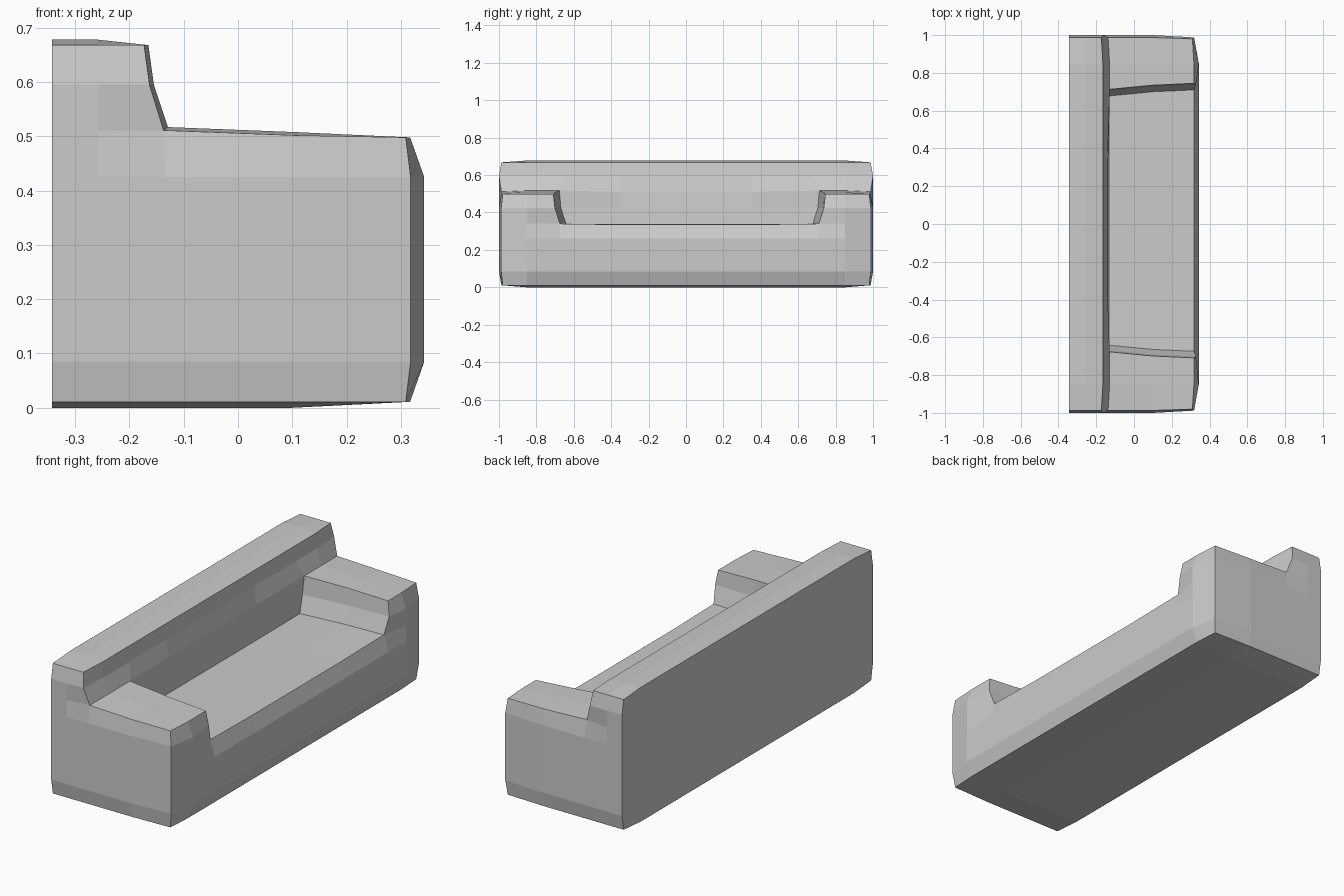
import bpy, bmesh

if "Cube" in bpy.data.objects:
    bpy.data.objects.remove(bpy.data.objects["Cube"])

# Lattice lines of the blocky sofa
X = [-.343, -.258, -.135, .10, .343]
Y = [-1, -.85, -.69, -.35, .35, .69, .85, 1]
Z = [0, .085, .26, .34, .425, .51, .595, .678]
SEAT, ARM, TOP = 3, 5, 7          # z levels of the upper surfaces
BACK = 2                          # x level of the backrest front


def filled(i, j, k):
    """True where a lattice cell belongs to the sofa."""
    if not (0 <= i < 4 and 0 <= j < 7 and 0 <= k < 7):
        return False
    if i < BACK:
        return True
    return k < (ARM if j in (0, 1, 5, 6) else SEAT)


def place(i, j, k):
    """Lattice point pushed in near the edges for a soft, padded shape."""
    x, y, z = X[i], Y[j], Z[k]
    end, inner, mid = j in (0, 7), j in (2, 5), j in (3, 4)
    front = i == 4
    side = 1 if y > 0 else -1
    rim = k in (0, TOP) or (k == ARM and i >= BACK)
    # front face
    if front:
        if k in (0, ARM) or (k == SEAT and mid):
            x = .317
        if end:
            x = .309 if rim else .318
        if inner and k in (SEAT, 4):
            x = .318 if k == SEAT else .328
    # sloping front of the backrest
    if i == BACK:
        x = {SEAT: -.129, 4: -.134, ARM: -.14 if mid else -.129,
             6: -.155, TOP: -.165}.get(k, x)
        if end and k >= ARM:
            x -= .008
    # outer sides
    if end:
        y -= side * ((.013 if rim else 0) + (.012 if front else 0))
        y = side * max(abs(y), .98)
    # leaning inner faces of the arms
    if inner and i >= BACK:
        lean = {SEAT: 0, 4: .027, ARM: .035}.get(k, 0)
        y = side * (.66 + lean + (0, .022, .032)[i - BACK]) + .018
    # underside, seat, arm tops and backrest top
    if k == 0:
        z = .011 if end or front else 0
    if k == SEAT and mid and i >= BACK:
        z = .335 if front else .338
    if k == ARM and i >= BACK and not mid:
        z = (.517, .508, .498)[i - BACK] - (.006 if end and not front else 0)
    if k == TOP and (end or i == BACK):
        z = .668
    return x, y, z


# Skin the filled cells
bm = bmesh.new()
verts = {}


def vert(p):
    if p not in verts:
        verts[p] = bm.verts.new(place(*p))
    return verts[p]


for i in range(4):
    for j in range(7):
        for k in range(7):
            if not filled(i, j, k):
                continue
            for axis in range(3):
                for s in (0, 1):
                    n = [i, j, k]
                    n[axis] += 2 * s - 1
                    if filled(*n):
                        continue
                    quad = []
                    for a, b in ((0, 0), (1, 0), (1, 1), (0, 1)):
                        p = [i, j, k]
                        p[axis] += s
                        p[(axis + 1) % 3] += a
                        p[(axis + 2) % 3] += b
                        quad.append(vert(tuple(p)))
                    bm.faces.new(quad if s else quad[::-1])

bmesh.ops.recalc_face_normals(bm, faces=bm.faces)
mesh = bpy.data.meshes.new("sofa")
bm.to_mesh(mesh)
bm.free()
sofa = bpy.data.objects.new("sofa", mesh)
bpy.context.collection.objects.link(sofa)
